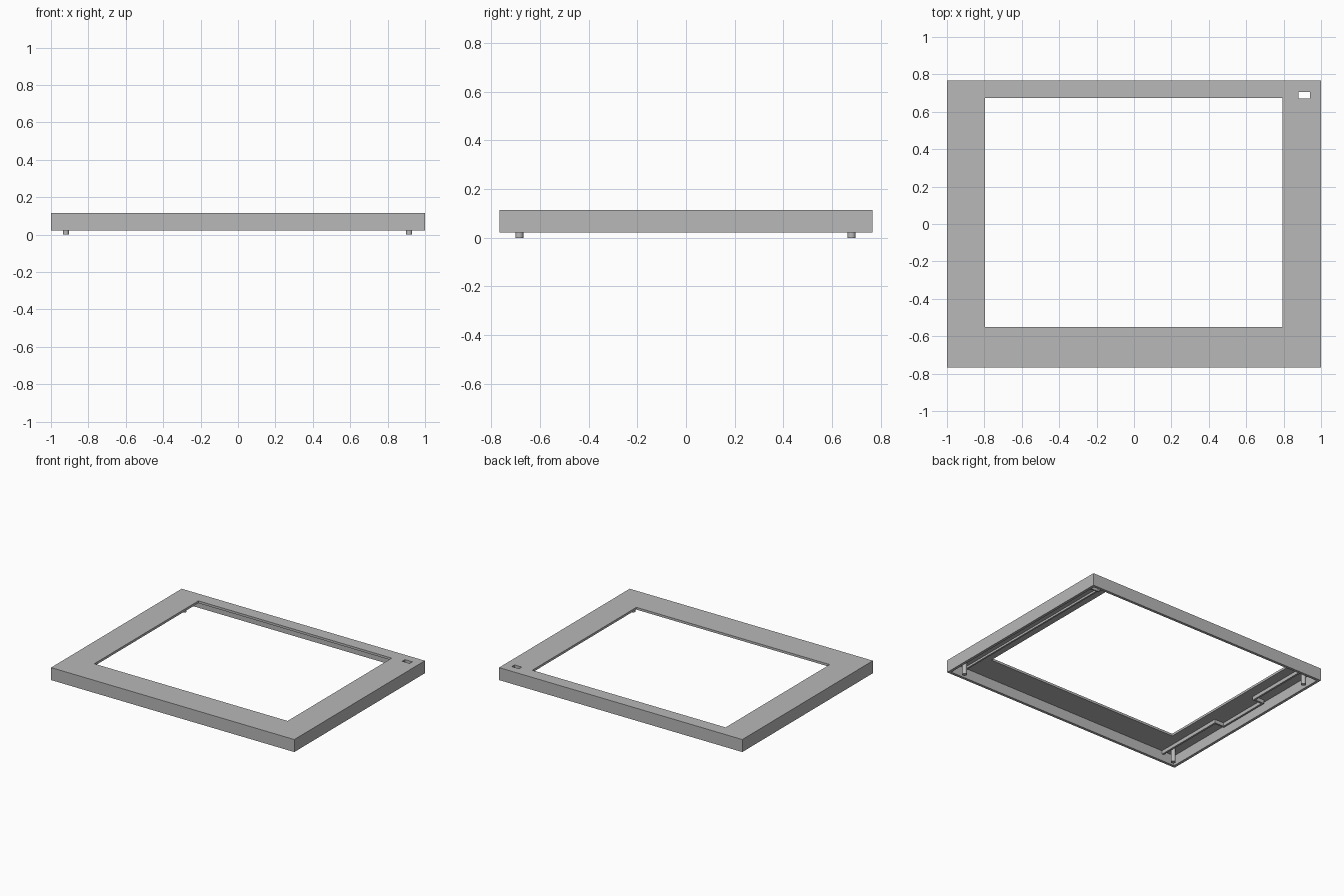
import bpy
import bmesh
from mathutils import Vector

cube = bpy.data.objects.get("Cube")
if cube:
    bpy.data.objects.remove(cube, do_unlink=True)

grey = bpy.data.materials.new("plain_grey")
grey.use_nodes = True
GREY = (0.48, 0.48, 0.48, 1)
grey.diffuse_color = GREY
grey.node_tree.nodes["Principled BSDF"].inputs["Base Color"].default_value = GREY

TOP, RIM, UNDER = 0.115, 0.022, 0.098   # top face, wall foot, underside of plate


def finish(name, bm):
    bmesh.ops.recalc_face_normals(bm, faces=bm.faces)
    mesh = bpy.data.meshes.new(name)
    bm.to_mesh(mesh)
    bm.free()
    mesh.materials.append(grey)
    obj = bpy.data.objects.new(name, mesh)
    bpy.context.collection.objects.link(obj)
    return obj


def box(name, x0, x1, y0, y1, z0, z1):
    bm = bmesh.new()
    bmesh.ops.create_cube(bm, size=1)
    for v in bm.verts:
        v.co = Vector(((x0 + x1) / 2 + v.co.x * (x1 - x0),
                       (y0 + y1) / 2 + v.co.y * (y1 - y0),
                       (z0 + z1) / 2 + v.co.z * (z1 - z0)))
    return finish(name, bm)


def cut(target, cutter):
    mod = target.modifiers.new(cutter.name, "BOOLEAN")
    mod.operation = "DIFFERENCE"
    mod.solver = "EXACT"
    mod.object = cutter
    cutter.hide_render = True
    cutter.hide_viewport = True
    cutter.display_type = "WIRE"


# Shell: a shallow tray, open below, with the screen opening and a button slot
shell = box("bezel_shell", -1, 1, -0.767, 0.767, RIM, TOP)
cut(shell, box("cavity_cutter", -0.98, 0.98, -0.747, 0.747, -0.1, UNDER))
cut(shell, box("opening_cutter", -0.797, 0.793, -0.55, 0.673, 0, 0.2))
cut(shell, box("slot_cutter", 0.88, 0.94, 0.672, 0.705, 0, 0.2))

# Short sleeve around the button slot, under the plate
sleeve = box("slot_sleeve", 0.87, 0.95, 0.662, 0.715, 0.06, UNDER + 0.004)
cut(sleeve, bpy.data.objects["slot_cutter"])


# Thin ribs under the plate, following a path
def rib(name, path, thick, z0):
    bm = bmesh.new()
    half = thick / 2
    for (ax, ay), (bx, by) in zip(path, path[1:]):
        lo = Vector((min(ax, bx) - half, min(ay, by) - half, z0))
        hi = Vector((max(ax, bx) + half, max(ay, by) + half, UNDER + 0.003))
        made = bmesh.ops.create_cube(bm, size=1)["verts"]
        for v in made:
            v.co = Vector([lo[i] if v.co[i] < 0 else hi[i] for i in range(3)])
    return finish(name, bm)


rib("stepped_rib", [(-0.88, -0.74), (-0.88, -0.2), (-0.955, -0.2),
                    (-0.955, 0.21), (-0.88, 0.21), (-0.88, 0.74)], 0.014, 0.072)
rib("straight_rib", [(0.86, -0.74), (0.86, 0.64)], 0.012, 0.083)

# Locating pegs in three corners
for name, x, y in (("front_right_peg", -0.92, -0.685),
                   ("front_left_peg", 0.915, -0.685),
                   ("back_right_peg", -0.92, 0.68)):
    bm = bmesh.new()
    bmesh.ops.create_cone(bm, cap_ends=True, segments=24, radius1=0.0165,
                          radius2=0.0165, depth=UNDER + 0.003)
    bmesh.ops.translate(bm, verts=bm.verts, vec=(x, y, (UNDER + 0.003) / 2))
    peg = finish(name, bm)
    bpy.context.view_layer.objects.active = peg
    bpy.ops.object.select_all(action="DESELECT")
    peg.select_set(True)
    bpy.ops.object.shade_smooth_by_angle()
